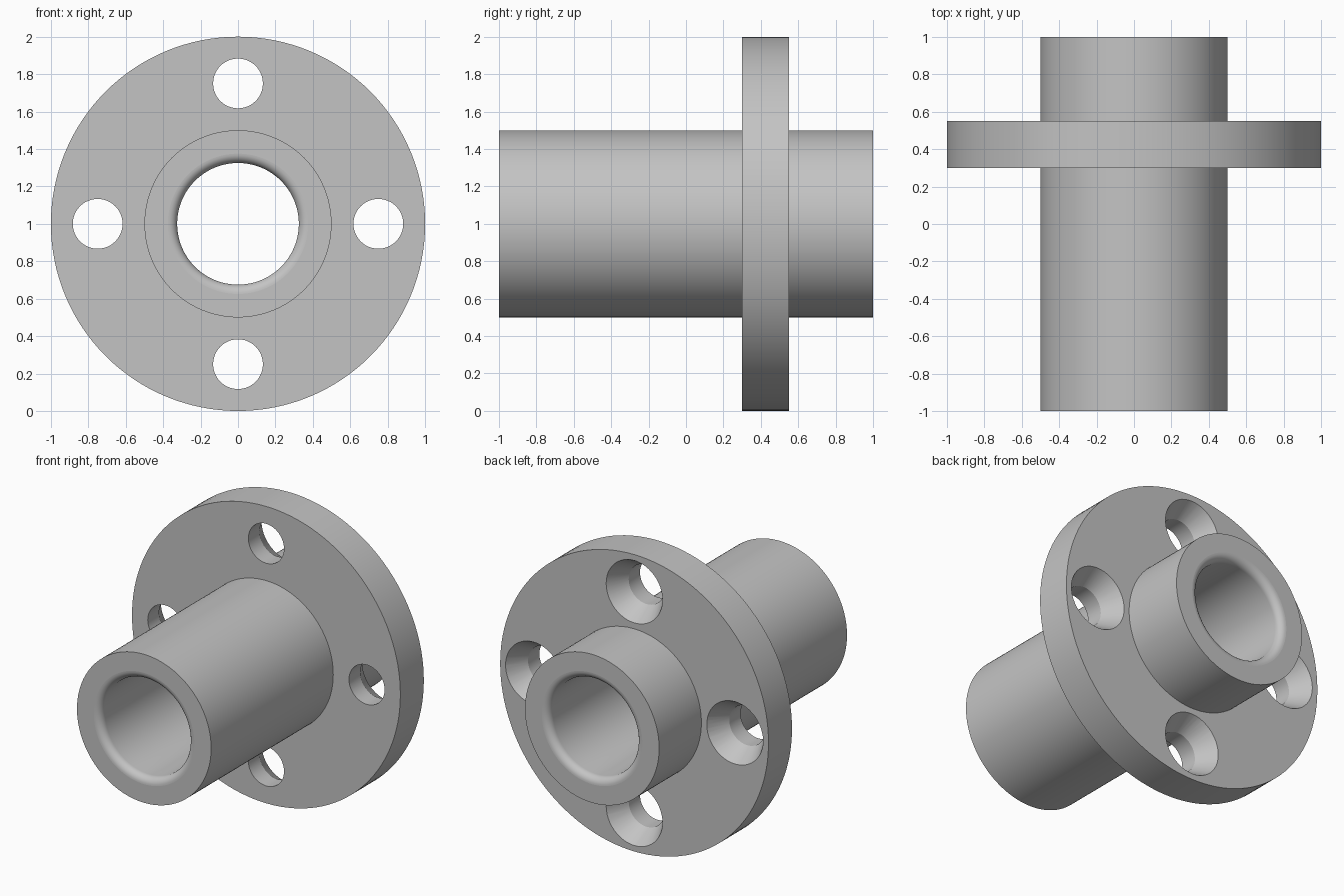
import bpy, bmesh, math
from mathutils import Vector, Matrix

cube = bpy.data.objects.get("Cube")
if cube:
    bpy.data.objects.remove(cube, do_unlink=True)

# Main dimensions
TUBE_R, BORE_R, FLANGE_R = 0.5, 0.325, 1.0
FRONT, BACK = -1.0, 1.0
FLANGE_FRONT, FLANGE_BACK = 0.3, 0.55
LIP = 0.05
HOLE_R, SINK_R, SINK_DEPTH, BOLT_R = 0.133, 0.21, 0.13, 0.75

metal = bpy.data.materials.new("grey metal")
metal.use_nodes = True
grey = (0.55, 0.55, 0.55, 1)
metal.diffuse_color = grey
metal.node_tree.nodes["Principled BSDF"].inputs["Base Color"].default_value = grey


def revolve(name, profile, centre, steps):
    """Spin a closed (radius, y) profile about the y axis."""
    bm = bmesh.new()
    verts = [bm.verts.new((r, y, 0)) for r, y in profile]
    edges = [bm.edges.new((v, verts[(i + 1) % len(verts)])) for i, v in enumerate(verts)]
    bmesh.ops.spin(bm, geom=verts + edges, cent=(0, 0, 0), axis=(0, 1, 0),
                   angle=math.tau, steps=steps, use_merge=False)
    bmesh.ops.remove_doubles(bm, verts=bm.verts[:], dist=1e-5)
    # Drop slivers left on the axis
    loose = [f for f in bm.faces if f.calc_area() < 1e-9]
    bmesh.ops.delete(bm, geom=loose, context='FACES')
    wires = [e for e in bm.edges if not e.link_faces]
    bmesh.ops.delete(bm, geom=wires, context='EDGES')
    bmesh.ops.recalc_face_normals(bm, faces=bm.faces[:])
    bmesh.ops.transform(bm, matrix=Matrix.Translation(centre), verts=bm.verts[:])
    mesh = bpy.data.meshes.new(name)
    bm.to_mesh(mesh)
    bm.free()
    mesh.materials.append(metal)
    obj = bpy.data.objects.new(name, mesh)
    bpy.context.collection.objects.link(obj)
    return obj


def lip(end, direction, count=8):
    """Rounded bore edge, from the bore wall out to the end face."""
    return [(BORE_R + LIP * (1 - math.cos(a)), end - direction * LIP * (1 - math.sin(a)))
            for a in (math.pi / 2 * i / count for i in range(count + 1))]


# Tube and flange in one turned profile
profile = lip(FRONT, -1)
profile += [(TUBE_R, FRONT), (TUBE_R, FLANGE_FRONT),
            (FLANGE_R, FLANGE_FRONT), (FLANGE_R, FLANGE_BACK),
            (TUBE_R, FLANGE_BACK), (TUBE_R, BACK)]
profile += reversed(lip(BACK, 1))
body = revolve("flanged_tube", profile, Vector((0, 0, 1)), 128)

# Countersunk bolt holes
sink = [(0, FLANGE_FRONT - 0.1), (HOLE_R, FLANGE_FRONT - 0.1),
        (HOLE_R, FLANGE_BACK - SINK_DEPTH), (SINK_R, FLANGE_BACK),
        (SINK_R, FLANGE_BACK + 0.1), (0, FLANGE_BACK + 0.1)]
bpy.context.view_layer.objects.active = body
for i in range(4):
    a = i * math.pi / 2
    centre = Vector((BOLT_R * math.cos(a), 0, 1 + BOLT_R * math.sin(a)))
    cutter = revolve("bolt_hole_cutter", sink, centre, 48)
    cutter.hide_render = True
    mod = body.modifiers.new("bolt_hole", 'BOOLEAN')
    mod.operation, mod.solver, mod.object = 'DIFFERENCE', 'EXACT', cutter
    bpy.ops.object.modifier_apply(modifier=mod.name)
    bpy.data.objects.remove(cutter, do_unlink=True)

# Smooth round walls, flat end faces
bpy.ops.object.select_all(action='DESELECT')
body.select_set(True)
bpy.ops.object.shade_smooth_by_angle(angle=math.radians(20))
for face in body.data.polygons:
    if abs(face.normal.y) > 0.999:
        face.use_smooth = False
